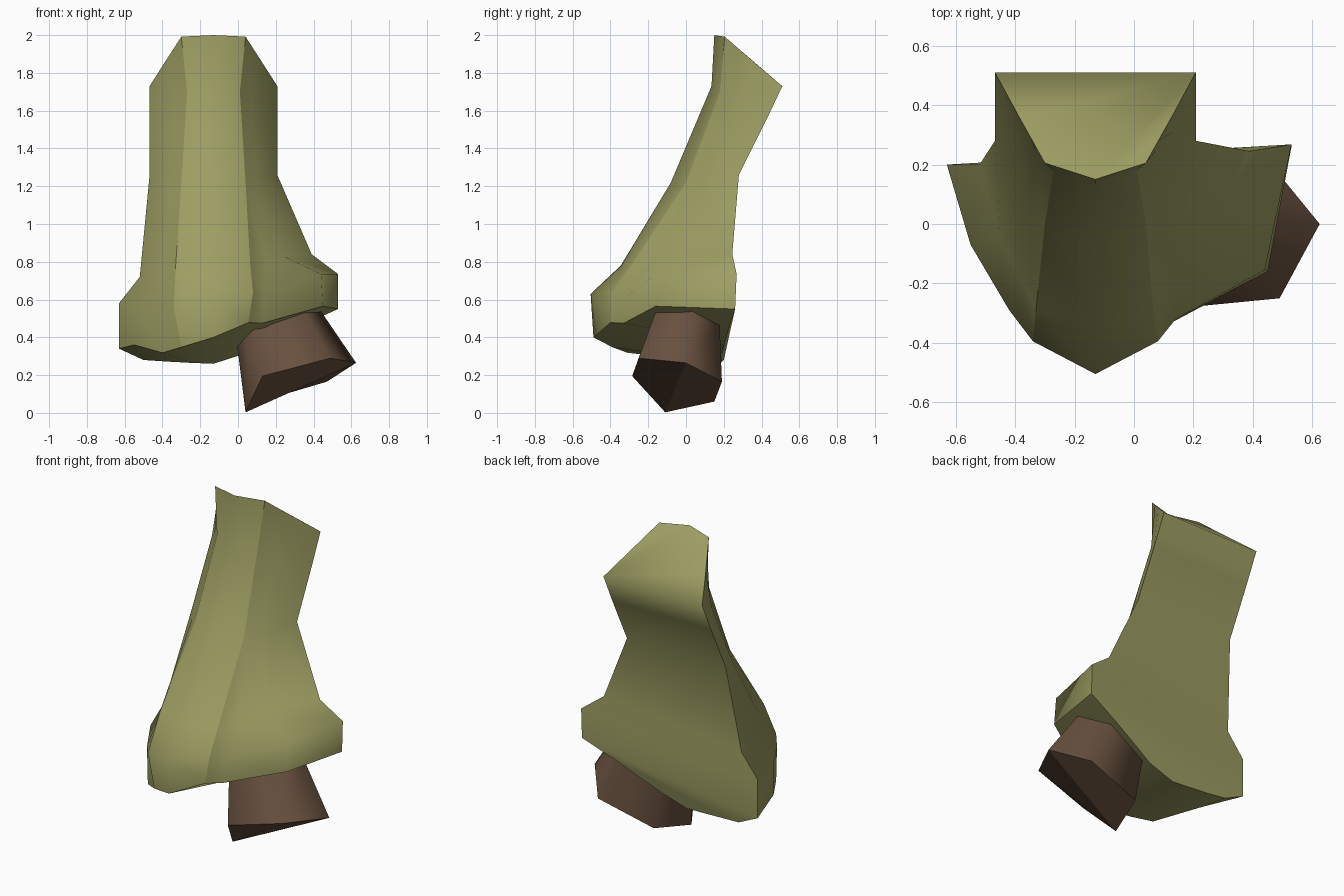
import bpy, bmesh
from mathutils import Vector

if "Cube" in bpy.data.objects:
    bpy.data.objects.remove(bpy.data.objects["Cube"])

MID = -0.13  # x of the bridge centre line


def material(name, rgb):
    m = bpy.data.materials.new(name)
    m.diffuse_color = (*rgb, 1)
    m.use_nodes = True
    m.node_tree.nodes["Principled BSDF"].inputs["Base Color"].default_value = m.diffuse_color
    return m


def finish(name, bm, mat):
    bmesh.ops.recalc_face_normals(bm, faces=bm.faces)
    me = bpy.data.meshes.new(name)
    bm.to_mesh(me)
    bm.free()
    me.materials.append(mat)
    ob = bpy.data.objects.new(name, me)
    bpy.context.collection.objects.link(ob)
    return ob


def mirrored(back, side, ridge, centre):
    """Complete a row across the bridge line, adding a point between side and ridge."""
    half = [back, side, tuple((a + b) / 2 for a, b in zip(side, ridge)), ridge, centre]
    return half + [(2 * MID - x, y, z) for x, y, z in half[-2::-1]]


olive = material("olive skin", (0.34, 0.34, 0.125))
brown = material("cork brown", (0.14, 0.082, 0.05))

# Nose: rows run from the left back edge over the bridge to the right back edge
rows = [
    mirrored((-.468, .51, 1.73), (-.385, .357, 1.86), (-.30, .205, 1.992), (MID, .15, 2)),
    mirrored((-.468, .425, 1.55), (-.395, .31, 1.62), (-.27, .18, 1.70), (MID, .135, 1.73)),
    mirrored((-.468, .28, 1.26), (-.41, .14, 1.24), (-.30, 0, 1.22), (MID, -.08, 1.22)),
    # nostril wings, skewed on the plugged side
    [(-.52, .20, .72), (-.45, -.05, .74), (-.39, -.17, .76), (-.33, -.29, .78), (MID, -.345, .78),
     (.065, -.29, .78), (.15, -.17, .80), (.24, -.05, .83), (.39, .245, .84)],
    [(-.63, .20, .58), (-.55, -.07, .55), (-.42, -.29, .54), (-.34, -.395, .56), (MID, -.505, .63),
     (.08, -.395, .64), (.14, -.32, .61), (.44, -.155, .735), (.53, .268, .735)],
    [(-.63, .20, .34), (-.55, -.07, .36), (-.40, -.31, .318), (-.30, -.39, .348), (MID, -.49, .40),
     (.055, -.40, .478), (.13, -.33, .475), (.45, -.16, .565), (.53, .26, .55)],
]
# rear edge of the underside
under = [(-.50, .20, .28), (-.38, .19, .272), (-.25, .185, .265), (MID, .18, .26),
         (.04, .185, .315), (.16, .205, .375), (.33, .23, .46)]

bm = bmesh.new()
grid = [[bm.verts.new(p) for p in row] for row in rows]
last = grid[-1]
rear = [last[0]] + [bm.verts.new(p) for p in under] + [last[-1]]

for a, b in zip(grid, grid[1:]):
    for i in range(8):
        bm.faces.new((a[i], a[i + 1], b[i + 1], b[i]))
    bm.faces.new((a[0], b[0], b[-1], a[-1]))        # back
bm.faces.new(grid[0])                               # slanted top
bm.faces.new(rear)                                  # lower back
for i in range(8):                                  # underside
    quad = [last[i], last[i + 1], rear[i + 1], rear[i]]
    bm.faces.new(list(dict.fromkeys(quad)))

for f in bm.faces:
    f.smooth = True
# crisp edges: back corners, bridge ridges, top rim, front bottom rim
lines = [[row[c] for row in grid] for c in (0, 3, 5, 8)] + [grid[0], last, rear]
for line in lines:
    for a, b in zip(line, line[1:]):
        e = bm.edges.get((a, b))
        if e:
            e.smooth = False
finish("nose", bm, olive)

# Cork: six-sided tapered plug pushed up into the nostril
base = [Vector(p) for p in ((.04, -.11, .003), (.13, -.285, .195), (.49, -.25, .29),
                            (.625, 0, .265), (.47, .19, .165), (.115, .15, .06))]
centre = Vector((.33, -.05, .165))
bm = bmesh.new()
low = [bm.verts.new(p) for p in base]
high = [bm.verts.new((p - centre) * .74 + Vector((.21, 0, .48))) for p in base]
for i in range(6):
    j = (i + 1) % 6
    bm.faces.new((low[i], low[j], high[j], high[i])).smooth = True
for ring in (low, high):
    bm.faces.new(ring[:4])                          # end caps, folded along one diagonal
    bm.faces.new(ring[3:] + ring[:1])
    for i in range(6):
        bm.edges.get((ring[i], ring[i - 1])).smooth = False
finish("cork", bm, brown)
